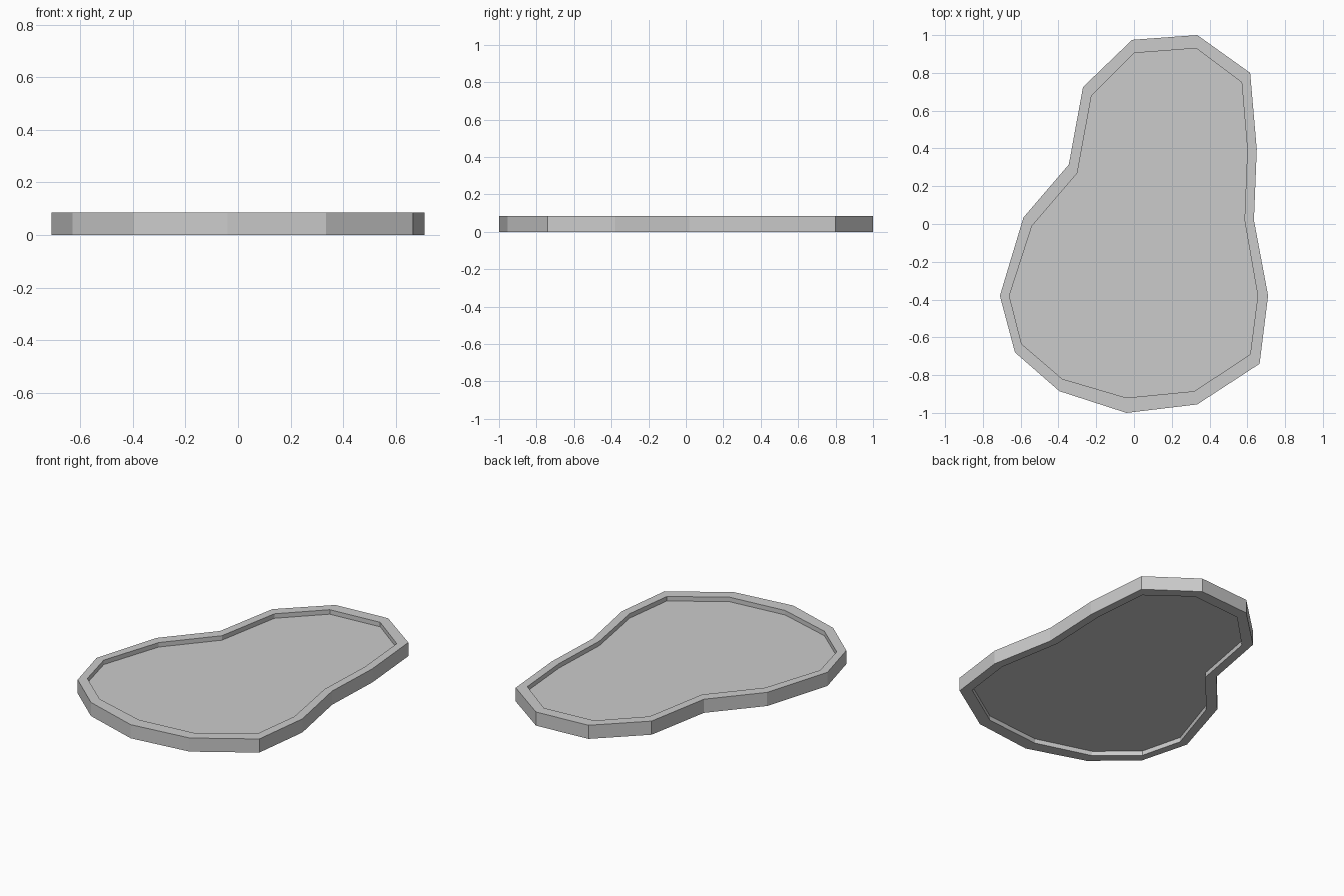
import bpy
import bmesh

HEIGHT = 0.085
PANEL_BOTTOM, PANEL_TOP = 0.028, 0.057

# Matching outlines of the rim, clockwise from the back
OUTER = [(-.01, .975), (.335, 1), (.615, .8), (.65, .395), (.635, .02),
         (.71, -.38), (.665, -.74), (.335, -.955), (-.04, -1), (-.395, -.885),
         (-.63, -.68), (-.71, -.38), (-.585, .035), (-.345, .315), (-.27, .725)]
INNER = [(0, .905), (.33, .93), (.57, .75), (.6, .395), (.585, .02),
         (.655, -.38), (.615, -.69), (.32, -.885), (-.04, -.92), (-.38, -.82),
         (-.595, -.635), (-.66, -.38), (-.54, -.01), (-.3, .27), (-.225, .68)]


def make_material(name, colour):
    material = bpy.data.materials.new(name)
    material.use_nodes = True
    material.diffuse_color = colour
    shader = material.node_tree.nodes["Principled BSDF"]
    shader.inputs["Base Color"].default_value = colour
    return material


def add_loop(bm, outline, z):
    return [bm.verts.new((x, y, z)) for x, y in outline]


def bridge(bm, first, second):
    """Join two matching closed loops with a band of quads."""
    count = len(first)
    for i in range(count):
        j = (i + 1) % count
        bm.faces.new((first[i], first[j], second[j], second[i]))


def finish(bm, name, material):
    bmesh.ops.recalc_face_normals(bm, faces=bm.faces[:])
    mesh = bpy.data.meshes.new(name)
    bm.to_mesh(mesh)
    bm.free()
    mesh.materials.append(material)
    part = bpy.data.objects.new(name, mesh)
    bpy.context.collection.objects.link(part)
    return part


default_cube = bpy.data.objects.get("Cube")
if default_cube:
    bpy.data.objects.remove(default_cube, do_unlink=True)

grey = make_material("plain grey", (0.6, 0.6, 0.6, 1))

# Raised rim: a closed rectangular section swept around the outline
bm = bmesh.new()
section = [add_loop(bm, OUTER, 0), add_loop(bm, OUTER, HEIGHT),
           add_loop(bm, INNER, HEIGHT), add_loop(bm, INNER, 0)]
for index, loop in enumerate(section):
    bridge(bm, loop, section[(index + 1) % len(section)])
finish(bm, "rim", grey)

# Panel set into the rim, recessed above and below
bm = bmesh.new()
lower = add_loop(bm, INNER, PANEL_BOTTOM)
upper = add_loop(bm, INNER, PANEL_TOP)
bridge(bm, lower, upper)
bm.faces.new(lower)
bm.faces.new(upper)
finish(bm, "recessed_panel", grey)
